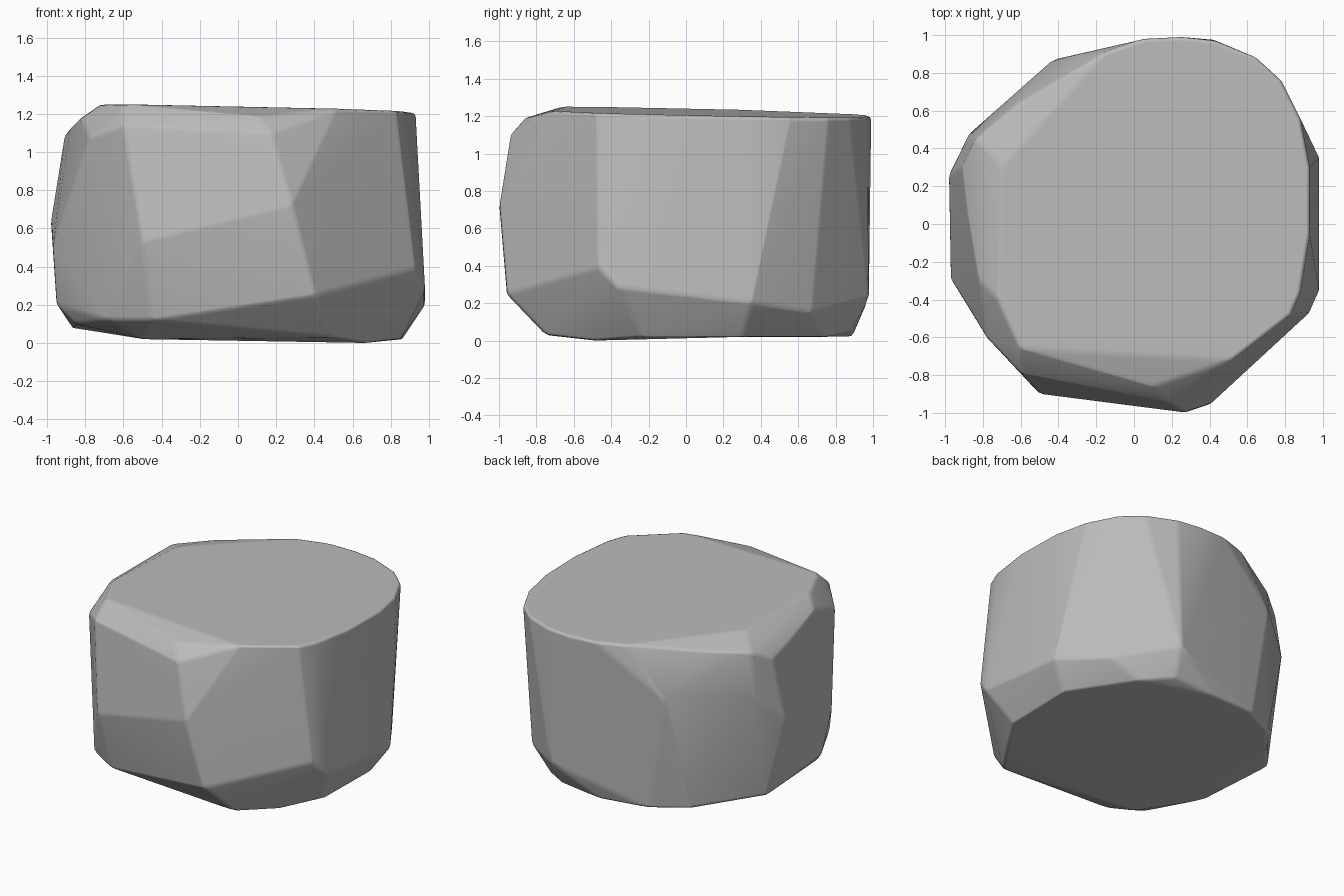
import bpy
import bmesh
import math

default_cube = bpy.data.objects.get("Cube")
if default_cube:
    bpy.data.objects.remove(default_cube, do_unlink=True)


def make_material(name, grey):
    """One flat stone colour."""
    material = bpy.data.materials.new(name)
    material.use_nodes = True
    colour = (grey, grey, grey, 1)
    material.diffuse_color = colour
    material.node_tree.nodes["Principled BSDF"].inputs["Base Color"].default_value = colour
    return material


def top_height(x, y):
    """The worn upper face tips gently down to the right and back."""
    return 1.225 - 0.022 * x - 0.02 * y


# Rim of the worn upper face, anticlockwise from the right
top_rim = [
    (.93, .3), (.88, .56), (.78, .76), (.65, .88), (.43, .97), (.25, .99), (.05, .98),
    (-.15, .91), (-.7, .3), (-.72, -.4), (-.6, -.66),
    (.1, -.72), (.52, -.72), (.83, -.48), (.88, -.36), (.93, -.05),
]

# Rounded shoulder where the upper face rolls over on the left and front
shoulder = [
    (-.61, .64, 1.18), (-.84, .45, 1.16), (-.91, .3, 1.08), (-.88, .05, 1.12),
    (-.82, -.3, 1.18), (-.78, -.6, 1.08), (-.6, -.79, 1.14), (.1, -.86, 1.19),
]

# Chipped corners around the sides
side_corners = [
    (.17, -.94, 1.1), (.28, -1, .72), (.4, -.96, .25), (-.5, -.9, .53),
    (.93, -.47, .39), (.98, -.36, .28), (.98, .35, .2), (.77, .67, .15), (.41, .98, .23),
    (-.43, .87, .87), (-.88, .47, .85), (-.98, .26, .64), (-.97, -.29, .5), (-.95, -.2, .2),
]

# Rim of the resting face and the undercut on the left
bottom_rim = [
    (.86, .3, .02), (.57, .74, .02), (.38, .88, .05), (.06, .89, .02), (-.3, .86, .04),
    (-.54, .73, .05), (-.87, .33, .08), (-.85, -.3, .1), (-.68, -.68, .12),
    (-.45, -.82, .12), (-.5, -.6, .02), (.5, -.75, .03), (.68, -.5, 0), (.85, -.23, .02),
]

# Wrap every corner in one tight convex skin
bm = bmesh.new()
for x, y in top_rim:
    bm.verts.new((x, y, top_height(x, y)))
for corner in shoulder + side_corners + bottom_rim:
    bm.verts.new(corner)
bmesh.ops.convex_hull(bm, input=bm.verts[:], use_existing_faces=False)
loose = [v for v in bm.verts if not v.link_faces]
bmesh.ops.delete(bm, geom=loose, context="VERTS")

# Merge nearly flat neighbours into broad facets
bmesh.ops.dissolve_limit(
    bm, angle_limit=math.radians(3), verts=bm.verts[:], edges=bm.edges[:]
)
bmesh.ops.recalc_face_normals(bm, faces=bm.faces[:])
mesh = bpy.data.meshes.new("boulder")
bm.to_mesh(mesh)
bm.free()

boulder = bpy.data.objects.new("boulder", mesh)
bpy.context.collection.objects.link(boulder)
mesh.materials.append(make_material("stone grey", 0.5))

# Worn, softly rounded edges with flat-looking facets
bevel = boulder.modifiers.new("worn_edges", "BEVEL")
bevel.width = 0.02
bevel.segments = 2
bevel.limit_method = "ANGLE"
bevel.angle_limit = math.radians(12)

bpy.context.view_layer.objects.active = boulder
boulder.select_set(True)
bpy.ops.object.shade_smooth()
weighted = boulder.modifiers.new("facet_shading", "WEIGHTED_NORMAL")
weighted.keep_sharp = True
